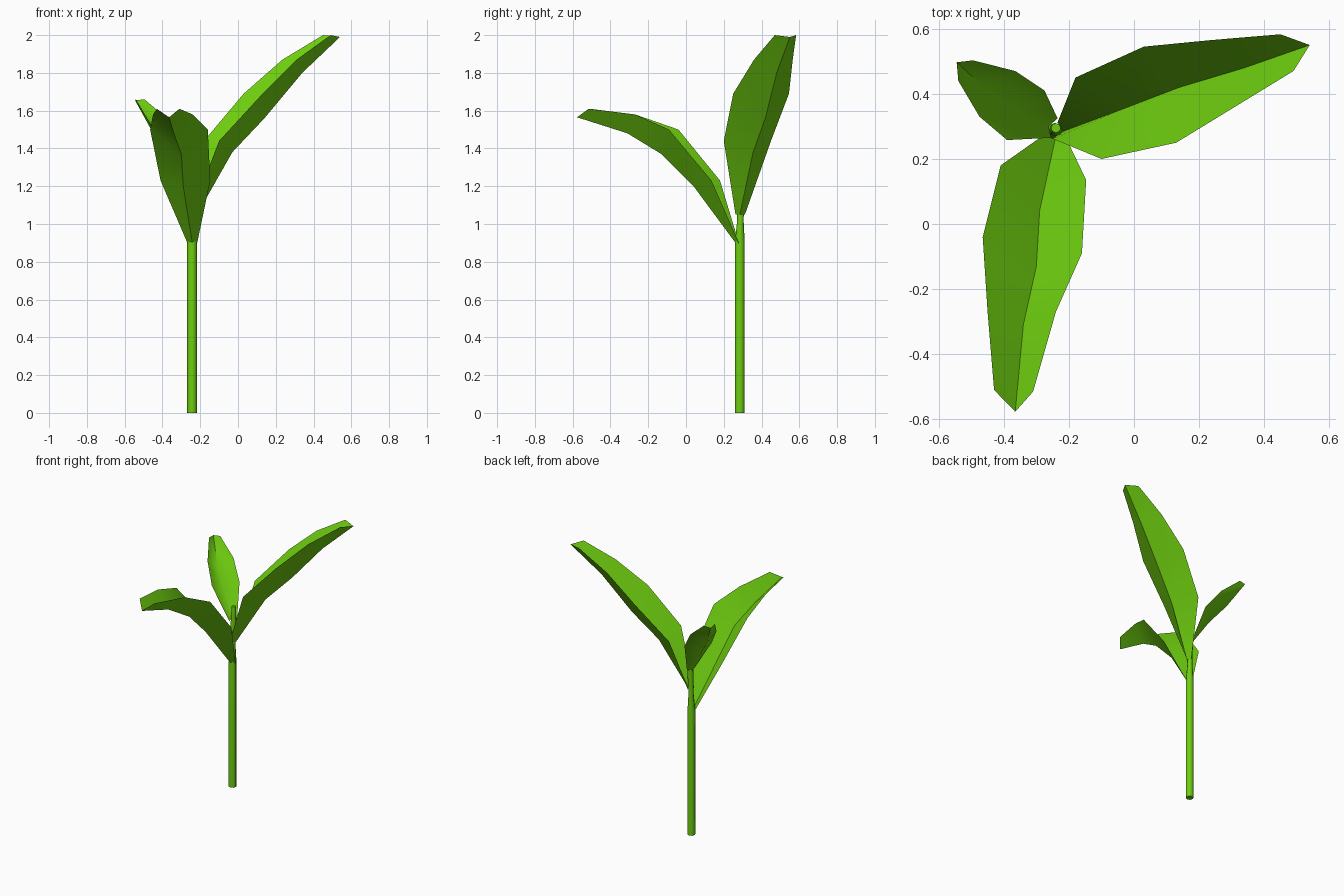
import bpy
import bmesh
import math
from mathutils import Vector

old_cube = bpy.data.objects.get("Cube")
if old_cube:
    bpy.data.objects.remove(old_cube, do_unlink=True)


def make_material(name, color):
    mat = bpy.data.materials.new(name)
    mat.use_nodes = True
    mat.diffuse_color = color
    mat.node_tree.nodes["Principled BSDF"].inputs["Base Color"].default_value = color
    return mat


leaf_green = make_material("leaf green", (0.155, 0.61, 0.005, 1))


def finish(name, bm, smooth_angle):
    mesh = bpy.data.meshes.new(name)
    bm.to_mesh(mesh)
    bm.free()
    mesh.materials.append(leaf_green)
    obj = bpy.data.objects.new(name, mesh)
    bpy.context.scene.collection.objects.link(obj)
    bpy.ops.object.select_all(action="DESELECT")
    obj.select_set(True)
    bpy.context.view_layer.objects.active = obj
    bpy.ops.object.shade_smooth_by_angle(angle=math.radians(smooth_angle))
    return obj


def make_stem(name, rings, sides=8):
    """Tube through rings of (centre, radius), closed at both ends."""
    bm = bmesh.new()
    loops = []
    for centre, radius in rings:
        loop = []
        for i in range(sides):
            turn = math.tau * i / sides
            offset = Vector((math.cos(turn), math.sin(turn), 0)) * radius
            loop.append(bm.verts.new(Vector(centre) + offset))
        loops.append(loop)
    for low, high in zip(loops, loops[1:]):
        for i in range(sides):
            j = (i + 1) % sides
            bm.faces.new((low[i], low[j], high[j], high[i]))
    bm.faces.new(loops[0][::-1])
    bm.faces.new(loops[-1])
    return finish(name, bm, 50)


def make_leaf(name, sections):
    """Folded blade; a section is (one edge xy, other edge xy, edge z, midrib xyz).
    The last midrib point is the tip."""
    bm = bmesh.new()
    rows = []
    for edge_a, edge_b, edge_z, midrib in sections:
        points = ((*edge_a, edge_z), midrib, (*edge_b, edge_z))
        rows.append([bm.verts.new(p) for p in points])
    for near, far in zip(rows, rows[1:]):
        for k in range(2):
            bm.faces.new((near[k], far[k], far[k + 1], near[k + 1]))
    return finish(name, bm, 75)


# Upright stem, thinner above the lowest leaf
make_stem("stem", [
    ((-.243, .285, 0), .026),
    ((-.243, .285, .9), .026),
    ((-.242, .288, 1.02), .017),
    ((-.24, .29, 1.15), .02),
    ((-.24, .295, 1.3), .015),
])

# Lowest leaf, arching to the front
make_leaf("front_leaf", [
    ((-.268, .28), (-.216, .28), .9, (-.242, .262, .9)),
    ((-.41, .18), (-.147, .135), 1.23, (-.29, .04, 1.2)),
    ((-.465, -.04), (-.16, -.09), 1.5, (-.3, -.13, 1.37)),
    ((-.45, -.27), (-.24, -.27), 1.58, (-.34, -.31, 1.48)),
    ((-.43, -.51), (-.31, -.515), 1.61, (-.365, -.577, 1.565)),
])

# Tallest leaf, rising to the left
make_leaf("left_leaf", [
    ((-.25, .262), (-.235, .312), 1.05, (-.217, .285, 1.05)),
    ((-.1, .2), (-.18, .45), 1.44, (-.03, .355, 1.38)),
    ((.13, .25), (.03, .545), 1.69, (.14, .42, 1.56)),
    ((.31, .36), (.235, .565), 1.87, (.34, .48, 1.8)),
    ((.49, .47), (.45, .583), 2, (.54, .55, 1.99)),
])

# Smallest leaf, rising to the back right
make_leaf("small_back_leaf", [
    ((-.235, .325), (-.255, .265), 1.2, (-.262, .3, 1.2)),
    ((-.275, .41), (-.39, .258), 1.42, (-.36, .345, 1.36)),
    ((-.365, .47), (-.475, .33), 1.55, (-.455, .415, 1.49)),
    ((-.495, .503), (-.54, .44), 1.66, (-.545, .497, 1.655)),
])
